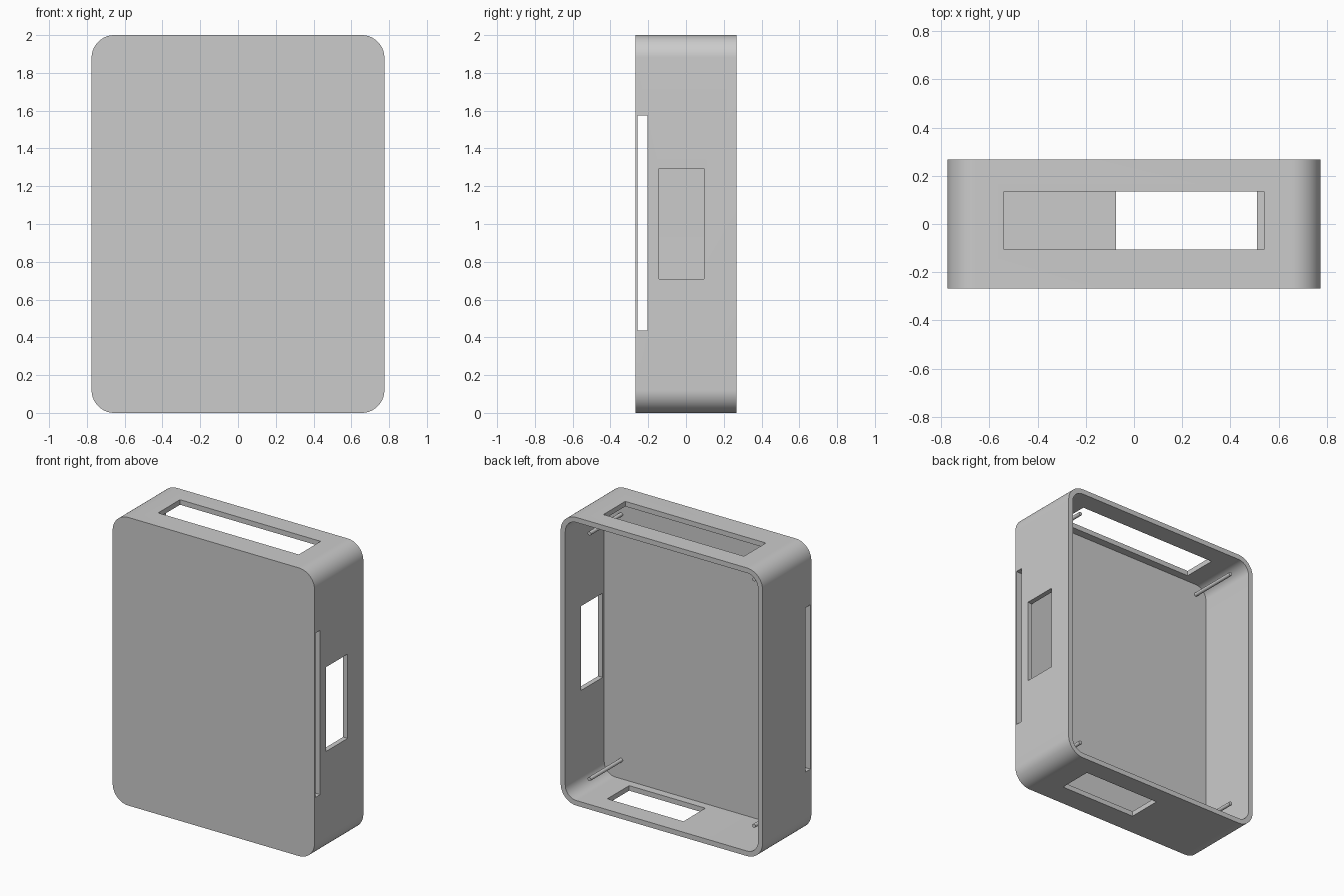
import bpy, bmesh, math
from mathutils import Vector

if "Cube" in bpy.data.objects:
    bpy.data.objects.remove(bpy.data.objects["Cube"], do_unlink=True)

WIDTH, HEIGHT, DEPTH = 1.55, 2.0, 0.535
WALL, RADIUS = 0.035, 0.12
BACK = DEPTH / 2
FLOOR_Y = -0.16

grey = bpy.data.materials.new("light grey plastic")
grey.use_nodes = True
grey.diffuse_color = (0.6, 0.6, 0.6, 1)
grey.node_tree.nodes["Principled BSDF"].inputs["Base Color"].default_value = grey.diffuse_color


def finish(name, bm):
    bmesh.ops.recalc_face_normals(bm, faces=bm.faces)
    mesh = bpy.data.meshes.new(name)
    bm.to_mesh(mesh)
    bm.free()
    mesh.materials.append(grey)
    obj = bpy.data.objects.new(name, mesh)
    bpy.context.collection.objects.link(obj)
    return obj


def rounded_slab(name, width, height, radius, y0, y1, steps=16):
    """Rounded rectangle in the xz plane, extruded along y."""
    bm = bmesh.new()
    verts = []
    for i, (sx, sz) in enumerate([(1, 1), (-1, 1), (-1, -1), (1, -1)]):
        for k in range(steps + 1):
            a = math.pi / 2 * (i + k / steps)
            verts.append(bm.verts.new((sx * (width / 2 - radius) + radius * math.cos(a), y0,
                                       HEIGHT / 2 + sz * (height / 2 - radius) + radius * math.sin(a))))
    face = bm.faces.new(verts)
    ext = bmesh.ops.extrude_face_region(bm, geom=[face])["geom"]
    moved = [v for v in ext if isinstance(v, bmesh.types.BMVert)]
    bmesh.ops.translate(bm, verts=moved, vec=(0, y1 - y0, 0))
    return finish(name, bm)


def block(name, low, high):
    low, high = Vector(low), Vector(high)
    bm = bmesh.new()
    bmesh.ops.create_cube(bm, size=1)
    for v in bm.verts:
        v.co = (low + high) / 2 + v.co * (high - low)
    return finish(name, bm)


def smooth(obj):
    bpy.ops.object.select_all(action="DESELECT")
    obj.select_set(True)
    bpy.context.view_layer.objects.active = obj
    bpy.ops.object.shade_smooth_by_angle(angle=math.radians(30))


# Case: rounded shell open at the back, thick front plate
case = rounded_slab("case", WIDTH, HEIGHT, RADIUS, -BACK, BACK)
cutters = [
    rounded_slab("cavity_cutter", WIDTH - 2 * WALL, HEIGHT - 2 * WALL, RADIUS - WALL,
                 FLOOR_Y, BACK + 0.1),
    block("top_window_cutter", (-0.54, -0.105, 1.9), (0.54, 0.135, 2.1)),
    block("bottom_window_cutter", (-0.075, -0.105, -0.1), (0.51, 0.135, 0.1)),
    block("side_window_cutter", (0.7, -0.143, 0.71), (0.9, 0.096, 1.295)),
    # Slot runs through the front plate from side to side
    block("slot_cutter", (-1, -0.258, 0.435), (1, -0.205, 1.575)),
]
bpy.context.view_layer.objects.active = case
for cutter in cutters:
    cutter.hide_render = True
    mod = case.modifiers.new(cutter.name, "BOOLEAN")
    mod.operation, mod.solver, mod.object = "DIFFERENCE", "EXACT", cutter
    bpy.ops.object.modifier_apply(modifier=mod.name)
    bpy.data.objects.remove(cutter, do_unlink=True)
smooth(case)

# Mounting pegs standing on the inside of the front plate
pegs = {"top_left_peg": (0.61, 1.87), "top_right_peg": (-0.655, 1.89),
        "bottom_left_peg": (0.61, 0.165), "bottom_right_peg": (-0.655, 0.18)}
for name, (x, z) in pegs.items():
    bm = bmesh.new()
    bmesh.ops.create_cone(bm, cap_ends=True, segments=24, radius1=0.013, radius2=0.013,
                          depth=0.19 - FLOOR_Y)
    for v in bm.verts:
        v.co = (x + v.co.x, (FLOOR_Y + 0.19) / 2 + v.co.z, z + v.co.y)
    smooth(finish(name, bm))
